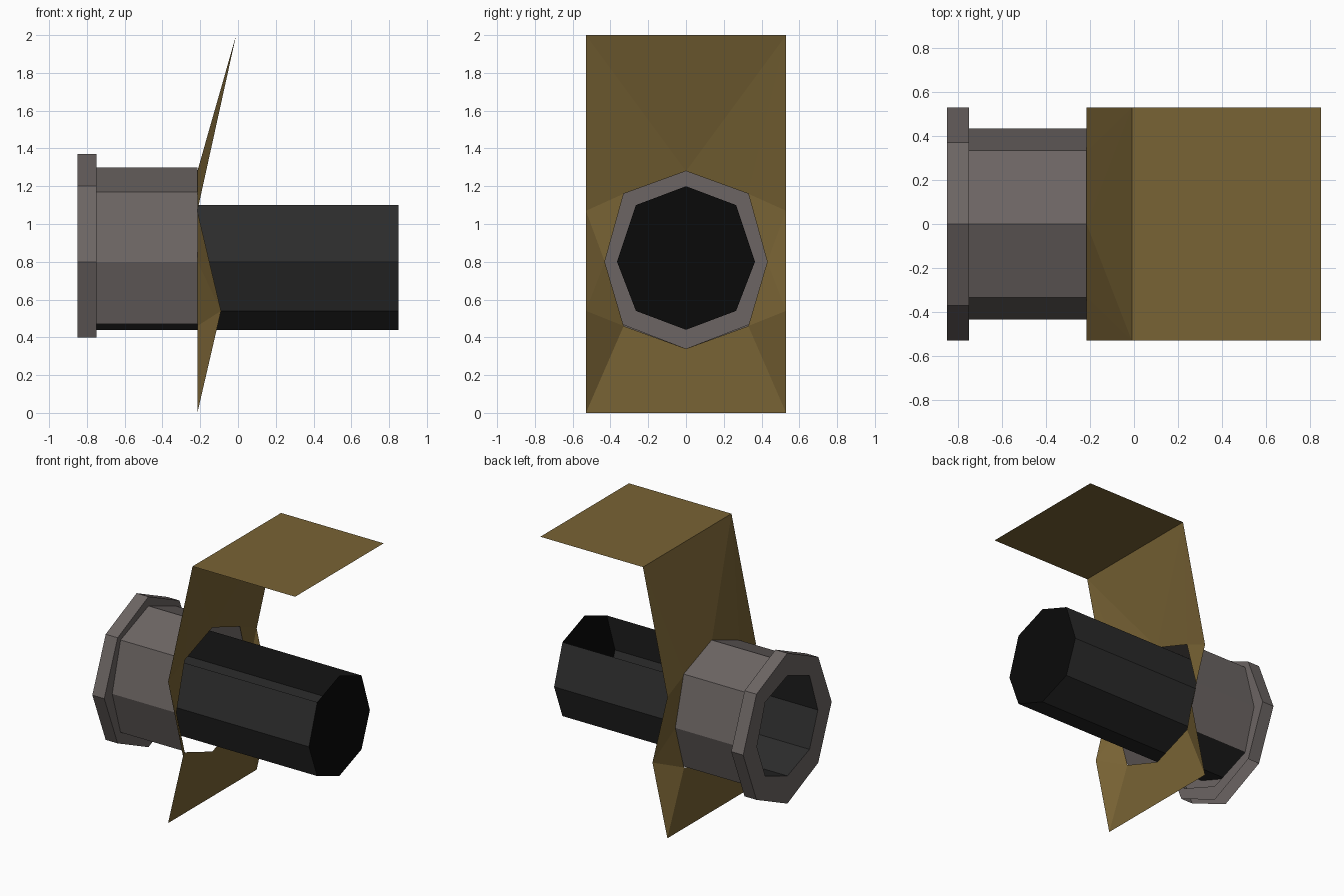
import bpy

if "Cube" in bpy.data.objects:
    bpy.data.objects.remove(bpy.data.objects["Cube"])


def material(name, rgb):
    m = bpy.data.materials.new(name)
    m.diffuse_color = (*rgb, 1)
    m.use_nodes = True
    m.node_tree.nodes["Principled BSDF"].inputs["Base Color"].default_value = m.diffuse_color
    return m


STONE = material("warm_grey", (0.15, 0.13, 0.125))
DARK = material("dark_metal", (0.025, 0.025, 0.025))
BLACK = material("black", (0.003, 0.003, 0.003))
BROWN = material("brown", (0.19, 0.125, 0.035))


def add_part(name, verts, faces, mat):
    mesh = bpy.data.meshes.new(name)
    mesh.from_pydata(verts, [], faces)
    mesh.materials.append(mat)
    mesh.update()
    ob = bpy.data.objects.new(name, mesh)
    bpy.context.collection.objects.link(ob)
    return ob


def ring(half):
    """Full octagon (y, z) from its right half, listed top to bottom."""
    return half + [(-y, z) for y, z in reversed(half[1:-1])]


def loft(name, sections, mat, open_sides=()):
    """Skin octagons (x, ring); open_sides are left out of the lengthwise skins."""
    verts = [(x, y, z) for x, r in sections for y, z in r]
    faces = []
    for s in range(len(sections) - 1):
        lengthwise = sections[s][0] != sections[s + 1][0]
        for i in range(8):
            if lengthwise and i in open_sides:
                continue
            j = (i + 1) % 8
            a, b = s * 8, s * 8 + 8
            faces.append((a + i, b + i, b + j, a + j))
    return add_part(name, verts, faces, mat)


BORE = ring([(0, 1.2), (0.265, 1.1), (0.365, 0.8), (0.265, 0.54), (0, 0.44)])
COLLAR = ring([(0, 1.3), (0.335, 1.17), (0.435, 0.8), (0.335, 0.47), (0, 0.34)])
FLANGE = ring([(0, 1.37), (0.37, 1.2), (0.53, 0.8), (0.37, 0.4), (0, 0.23)])

# Flange and collar, open along the underside
loft("flange", [(-0.85, BORE), (-0.85, FLANGE), (-0.75, FLANGE), (-0.75, COLLAR)],
     STONE, (3, 4))
loft("collar", [(-0.75, COLLAR), (-0.215, COLLAR)], STONE, (3, 4))

# Dark tube, open along the top, with its end closed
loft("tube", [(-0.85, BORE), (0.85, BORE)], DARK, (0, 7))
add_part("tube_end", [(0.85, y, z) for y, z in BORE], [tuple(range(7, -1, -1))], BLACK)

# Folded wall around an octagonal hole: one half, then mirrored
half = [(-0.215, 0, 1.28), (-0.215, 0.33, 1.16), (-0.215, 0.43, 0.8),
        (-0.215, 0.33, 0.46), (-0.215, 0, 0.34),              # hole edge 0-4
        (-0.01, 0.53, 2), (-0.215, 0.53, 1.07),
        (-0.09, 0.53, 0.54), (-0.215, 0.53, 0)]               # outer edge 5-8
tris = [(5, 0, 1), (5, 1, 6), (6, 1, 2), (6, 2, 7), (7, 2, 3), (7, 3, 8), (8, 3, 4)]
verts = half + [(x, -y, z) for x, y, z in half]
faces = tris + [(a + 9, c + 9, b + 9) for a, b, c in tris]
faces += [(5, 14, 0), (8, 4, 17)]
wall = add_part("wall", verts, faces, BROWN)

# Flat roof sheet
add_part("roof", [(-0.01, -0.53, 2), (0.85, -0.53, 2), (0.85, 0.53, 2), (-0.01, 0.53, 2)],
         [(0, 1, 2, 3)], BROWN)
